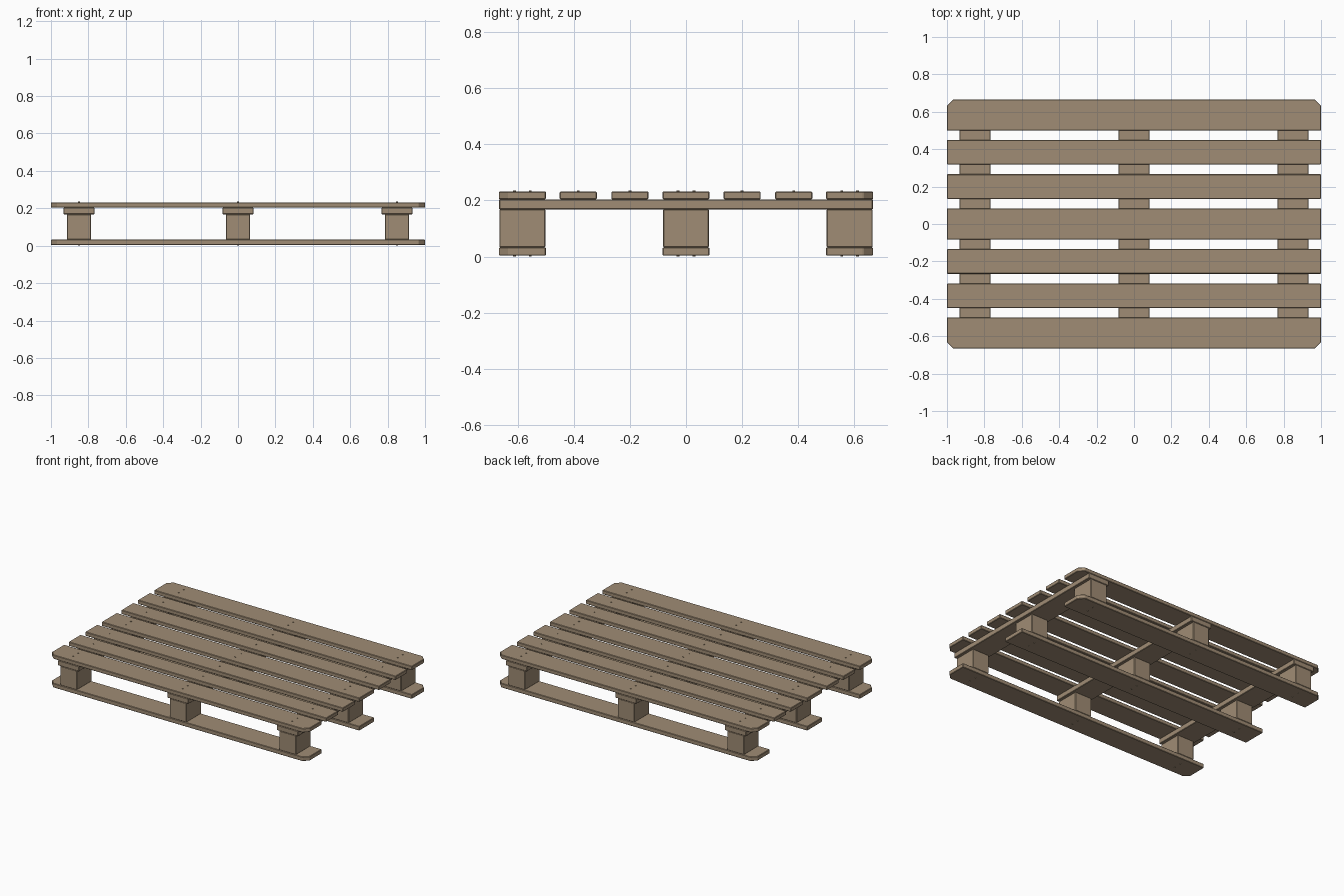
import bpy, bmesh

if "Cube" in bpy.data.objects:
    bpy.data.objects.remove(bpy.data.objects["Cube"])

wood = bpy.data.materials.new("weathered_wood")
wood.diffuse_color = (0.35, 0.263, 0.176, 1)
wood.use_nodes = True
wood.node_tree.nodes["Principled BSDF"].inputs["Base Color"].default_value = wood.diffuse_color

Z_BOTTOM, Z_BLOCK, Z_STRINGER, Z_DECK, Z_TOP = 0.003, 0.033, 0.168, 0.204, 0.232
XS = (-0.85, 0.0, 0.85)
YS = (-0.583, 0.0, 0.583)


def finish(name, bm):
    bmesh.ops.recalc_face_normals(bm, faces=bm.faces)
    mesh = bpy.data.meshes.new(name)
    bm.to_mesh(mesh)
    bm.free()
    mesh.materials.append(wood)
    ob = bpy.data.objects.new(name, mesh)
    bpy.context.collection.objects.link(ob)
    return ob


def plank(name, x0, x1, y0, y1, z0, z1, cut=0):
    """Box with softened edges; cut=+1/-1 clips the two corners on that y side."""
    c = 0.034
    if cut > 0:
        pts = [(x0, y0), (x1, y0), (x1, y1 - c), (x1 - c, y1), (x0 + c, y1), (x0, y1 - c)]
    elif cut < 0:
        pts = [(x0 + c, y0), (x1 - c, y0), (x1, y0 + c), (x1, y1), (x0, y1), (x0, y0 + c)]
    else:
        pts = [(x0, y0), (x1, y0), (x1, y1), (x0, y1)]
    bm = bmesh.new()
    face = bm.faces.new([bm.verts.new((x, y, z0)) for x, y in pts])
    ext = bmesh.ops.extrude_face_region(bm, geom=[face], use_keep_orig=True)
    for v in ext["geom"]:
        if isinstance(v, bmesh.types.BMVert):
            v.co.z = z1
    bmesh.ops.bevel(bm, geom=bm.edges[:], offset=0.003, segments=1, affect='EDGES')
    return finish(name, bm)


def nails(name, spots, z0, z1):
    """Small domed-off nail heads, all in one object."""
    bm = bmesh.new()
    for x, y in spots:
        top = bmesh.ops.create_cone(bm, cap_ends=True, segments=8, radius1=0.005,
                                    radius2=0.005, depth=z1 - z0)
        bmesh.ops.translate(bm, verts=top["verts"], vec=(x, y, (z0 + z1) / 2))
    return finish(name, bm)


def side(y):
    return 0 if abs(y) < 0.5 else (1 if y > 0 else -1)


# Deck boards: (centre y, half width, nail offsets)
deck = [(y, 0.0835, (-0.028, 0.028)) for y in YS]
deck += [(s * y, 0.066, (0.0,)) for y in (0.2, 0.384) for s in (-1, 1)]
for y, h, _ in deck:
    plank("deck_board", -1, 1, y - h, y + h, Z_DECK, Z_TOP, side(y))

# Cross boards under the deck
for x in XS:
    plank("cross_board", x - 0.082, x + 0.082, -0.6665, 0.6665, Z_STRINGER, Z_DECK)

# Bottom runners and spacer blocks
for y in YS:
    plank("bottom_runner", -1, 1, y - 0.0835, y + 0.0835, Z_BOTTOM, Z_BLOCK, side(y))
    for x in XS:
        plank("spacer_block", x - 0.065, x + 0.065, y - 0.082, y + 0.082, Z_BLOCK, Z_STRINGER)

# Nail heads above and below
nails("deck_nails", [(x, y + o) for x in XS for y, _, offs in deck for o in offs],
      Z_TOP - 0.005, Z_TOP + 0.003)
nails("runner_nails", [(x, y + o) for x in XS for y in YS for o in (-0.028, 0.028)],
      0.0, Z_BOTTOM + 0.005)
